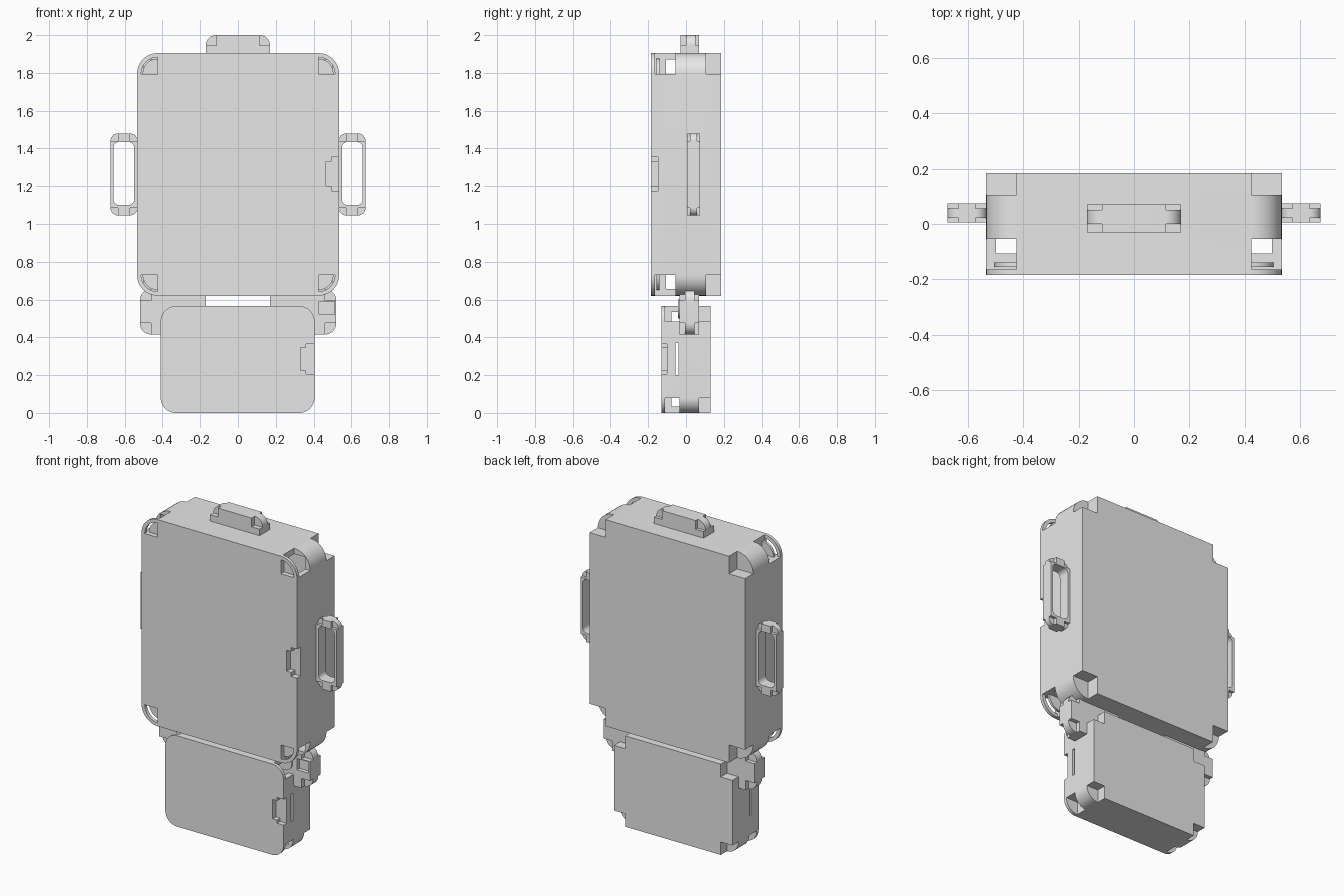
import bpy, bmesh, math

cube = bpy.data.objects.get("Cube")
if cube:
    bpy.data.objects.remove(cube, do_unlink=True)

grey = bpy.data.materials.new("plain grey")
grey.use_nodes = True
grey.diffuse_color = (0.8, 0.8, 0.8, 1)
grey.node_tree.nodes["Principled BSDF"].inputs["Base Color"].default_value = (0.8, 0.8, 0.8, 1)


def arc(cx, cz, r, start, end, steps=10):
    return [(cx + r * math.cos(math.radians(start + (end - start) * i / steps)),
             cz + r * math.sin(math.radians(start + (end - start) * i / steps)))
            for i in range(steps + 1)]


def rounded(x, z, radii):
    """Rectangle profile; radii run top right, top left, bottom left, bottom right."""
    pts = []
    signs = ((1, 1), (0, 1), (0, 0), (1, 0))
    for k, (r, (i, j)) in enumerate(zip(radii, signs)):
        if r:
            pts += arc(x[i] + (r if i == 0 else -r), z[j] + (r if j == 0 else -r),
                       r, 90 * k, 90 * k + 90)
        else:
            pts.append((x[i], z[j]))
    return pts


def prism(name, pts, y):
    """Extrude an x-z profile along y."""
    bm = bmesh.new()
    face = bm.faces.new([bm.verts.new((px, y[0], pz)) for px, pz in pts])
    ext = bmesh.ops.extrude_face_region(bm, geom=[face])["geom"]
    bmesh.ops.translate(bm, vec=(0, y[1] - y[0], 0),
                        verts=[v for v in ext if isinstance(v, bmesh.types.BMVert)])
    bmesh.ops.recalc_face_normals(bm, faces=bm.faces)
    mesh = bpy.data.meshes.new(name)
    bm.to_mesh(mesh)
    bm.free()
    mesh.materials.append(grey)
    obj = bpy.data.objects.new(name, mesh)
    bpy.context.collection.objects.link(obj)
    return obj


def cut(obj, pts, y):
    """Subtract a prism and keep the result as a plain mesh."""
    cutter = prism("cutter", pts, y)
    mod = obj.modifiers.new("cut", "BOOLEAN")
    mod.operation, mod.solver, mod.object = "DIFFERENCE", "EXACT", cutter
    graph = bpy.context.evaluated_depsgraph_get()
    mesh = bpy.data.meshes.new_from_object(obj.evaluated_get(graph))
    obj.modifiers.clear()
    obj.data = mesh
    bpy.data.objects.remove(cutter, do_unlink=True)


def box(x, z):
    return rounded(x, z, (0, 0, 0, 0))


def notched(name, x, y, z, radii, mid):
    """Block whose corners are round in the mid layer and square notches elsewhere."""
    obj = prism(name, rounded(x, z, radii), y)
    out = 0.05
    for r, (i, j) in zip(radii, ((1, 1), (0, 1), (0, 0), (1, 0))):
        if r:
            cx = (x[1] - r, x[1] + out) if i else (x[0] - out, x[0] + r)
            cz = (z[1] - r, z[1] + out) if j else (z[0] - out, z[0] + r)
            cut(obj, box(cx, cz), (y[0] - out, mid[0]))
            cut(obj, box(cx, cz), (mid[1], y[1] + out))
    return obj


def corners(x, z, r):
    """Centre and start angle of each rounded corner."""
    return ((x[1] - r, z[1] - r, 0), (x[0] + r, z[1] - r, 90),
            (x[0] + r, z[0] + r, 180), (x[1] - r, z[0] + r, 270))


# Large housing, hollow inside
bx, bz, br = (-0.535, 0.535), (0.62, 1.905), 0.11
body = notched("main_housing", bx, (-0.185, 0.185), bz, (br,) * 4, (-0.055, 0.105))
cut(body, box((-0.5, 0.5), (0.655, 1.87)), (-0.107, 0.102))
cut(body, box((0.495, 0.6), (1.175, 1.355)), (-0.25, -0.148))
cut(body, box((0.465, 0.5), (1.2, 1.33)), (-0.25, -0.148))

# Thin curved rims and inner discs in the front corners
for cx, cz, a in corners(bx, bz, br):
    prism("corner_rim", arc(cx, cz, br, a, a + 90) + arc(cx, cz, 0.088, a + 90, a),
          (-0.185, -0.165))
    prism("corner_disc", [(cx, cz)] + arc(cx, cz, 0.08, a, a + 90), (-0.155, -0.14))

# Small lower housing
sx, sz, sr = (-0.41, 0.405), (0.0, 0.565), 0.08
lower = notched("lower_housing", sx, (-0.13, 0.13), sz, (sr,) * 4, (-0.035, 0.07))
cut(lower, box((-0.375, 0.37), (0.035, 0.535)), (-0.077, 0.067))
cut(lower, box((-0.5, 0.5), (0.2, 0.37)), (-0.055, -0.04))
cut(lower, box((0.36, 0.5), (0.205, 0.365)), (-0.2, -0.1))
cut(lower, box((0.33, 0.37), (0.225, 0.345)), (-0.2, -0.1))
for cx, cz, a in corners(sx, sz, sr):
    prism("lower_corner_plate", [(cx, cz)] + arc(cx, cz, sr, a, a + 90), (-0.13, -0.11))

# Top tab
notched("top_tab", (-0.17, 0.17), (-0.03, 0.07), (1.88, 2.0),
        (0.055, 0.055, 0, 0), (0.0, 0.05))

for side, word in ((1, "left"), (-1, "right")):
    def span(a, b):
        return tuple(sorted((a * side, b * side)))

    # Side loop handle
    handle = notched(word + "_handle", span(0.533, 0.675), (0.005, 0.075), (1.045, 1.48),
                     (0.04,) * 4, (0.022, 0.057))
    cut(handle, rounded(span(0.55, 0.66), (1.1, 1.434), (0.03,) * 4), (-0.1, 0.2))

    # Hinge lug joining the two housings
    radii = (0.06, 0, 0, 0.06) if side > 0 else (0, 0.06, 0.06, 0)
    lug = notched(word + "_hinge_lug", span(0.17, 0.52), (-0.035, 0.07), (0.415, 0.655),
                  radii, (-0.005, 0.045))
    if side > 0:
        cut(lug, box((0.43, 0.51), (0.52, 0.59)), (-0.1, -0.01))
    prism(word + "_hinge_knuckle", arc(0.35 * side, 0.55, 0.05, 0, 342, 19), (-0.042, -0.03))

# Smooth the curved corners and keep the edges sharp
for obj in bpy.context.scene.objects:
    obj.select_set(obj.type == "MESH")
    if obj.type == "MESH":
        bpy.context.view_layer.objects.active = obj
bpy.ops.object.shade_smooth_by_angle(angle=math.radians(30))
